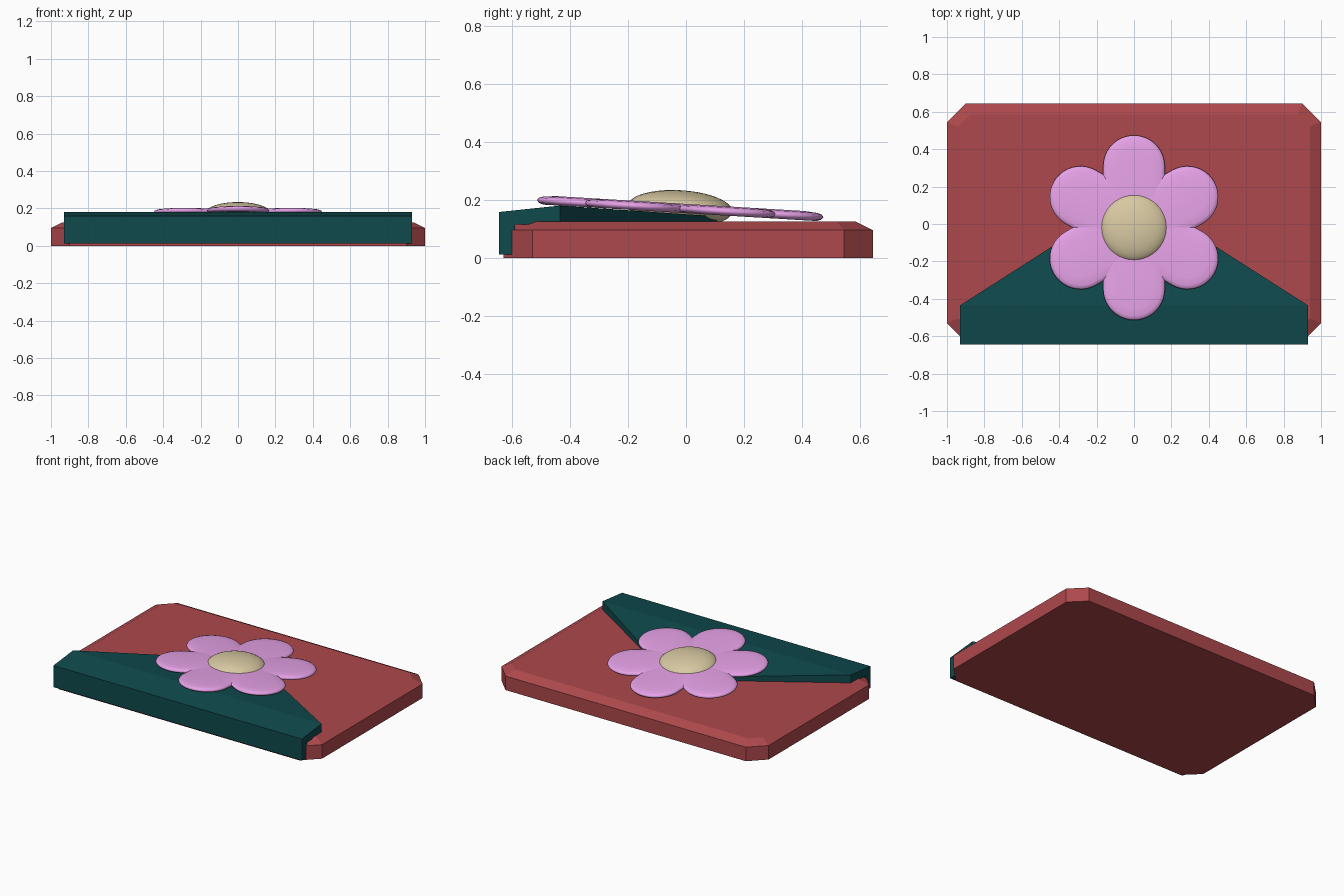
import bpy, bmesh
from math import sin, cos, pi, radians, atan
from mathutils import Matrix

if "Cube" in bpy.data.objects:
    bpy.data.objects.remove(bpy.data.objects["Cube"])


def material(name, rgb):
    m = bpy.data.materials.new(name)
    m.diffuse_color = (*rgb, 1)
    m.use_nodes = True
    m.node_tree.nodes["Principled BSDF"].inputs["Base Color"].default_value = m.diffuse_color
    return m


def make(name, verts, faces, mat, smooth=False):
    me = bpy.data.meshes.new(name)
    me.from_pydata(verts, [], faces)
    bm = bmesh.new()
    bm.from_mesh(me)
    bmesh.ops.recalc_face_normals(bm, faces=bm.faces)
    for f in bm.faces:
        f.smooth = smooth
    bm.to_mesh(me)
    bm.free()
    me.materials.append(mat)
    ob = bpy.data.objects.new(name, me)
    bpy.context.collection.objects.link(ob)
    return ob


def loft(name, rings, mat, smooth=False):
    """Skin equal-length rings and cap both ends."""
    n = len(rings[0])
    verts = [p for r in rings for p in r]
    faces = [[k * n + i, k * n + (i + 1) % n, (k + 1) * n + (i + 1) % n, (k + 1) * n + i]
             for k in range(len(rings) - 1) for i in range(n)]
    faces += [list(range(n)), list(range(len(verts) - n, len(verts)))]
    return make(name, verts, faces, mat, smooth)


red = material("red", (0.42, 0.065, 0.072))
teal = material("teal", (0.005, 0.068, 0.075))
pink = material("pink", (0.79, 0.36, 0.80))
beige = material("beige", (0.68, 0.58, 0.36))


# Envelope body: octagonal slab with a chamfered top rim
def octagon(inset, z):
    x, y0, y1 = 1 - inset, -0.63 + inset, 0.645 - inset
    c = 0.1 - inset * 0.586
    half = [(x - c, y0), (x, y0 + c), (x, y1 - c), (x - c, y1)]
    return [(a, b, z) for a, b in half] + [(-a, b, z) for a, b in reversed(half)]


loft("body", [octagon(0, 0), octagon(0, 0.095), octagon(0.06, 0.125)], red)

# Folded flap: L-shaped wall and a tapering tongue (half width, y, z)
prof = [(0.93, -0.645, 0.012), (0.93, -0.645, 0.158), (0.93, -0.435, 0.18),
        (0.085, 0.105, 0.143), (0.085, 0.105, 0.115), (0.93, -0.435, 0.115),
        (0.93, -0.59, 0.115), (0.93, -0.59, 0.012)]
n = len(prof)
verts = prof + [(-x, y, z) for x, y, z in prof]
faces = [[i, (i + 1) % n, (i + 1) % n + n, i + n] for i in range(n)]
for s in (0, n):
    faces += [[s + i for i in (0, 1, 2, 5, 6, 7)], [s + i for i in (2, 3, 4, 5)]]
make("flap", verts, faces, teal)

# Flower lies along the slope of the flap
tilt = Matrix.Translation((0, -0.02, 0.17)) @ Matrix.Rotation(-atan(0.06), 4, 'X')


def stadium(r, z, length=0.33, seg=20):
    top = [(r * cos(pi * i / seg), length + r * sin(pi * i / seg), z) for i in range(seg + 1)]
    return top + [(-x, length - y, z) for x, y, z in top]


# Six rounded petals
section = [(0.143, -0.015), (0.159, -0.009), (0.165, 0), (0.159, 0.008),
           (0.143, 0.013), (0.10, 0.017)]
for k in range(6):
    petal = loft(f"petal_{k + 1}", [stadium(r, z) for r, z in section], pink, True)
    petal.matrix_world = tilt @ Matrix.Rotation(radians(60 * k), 4, 'Z')

# Domed flower centre
bpy.ops.mesh.primitive_uv_sphere_add(segments=40, ring_count=20, radius=1)
dome = bpy.context.object
dome.name = "flower_centre"
dome.data.transform(Matrix.Diagonal((0.18, 0.18, 0.063, 1)))
dome.matrix_world = tilt
dome.data.materials.append(beige)
bpy.ops.object.shade_smooth()
